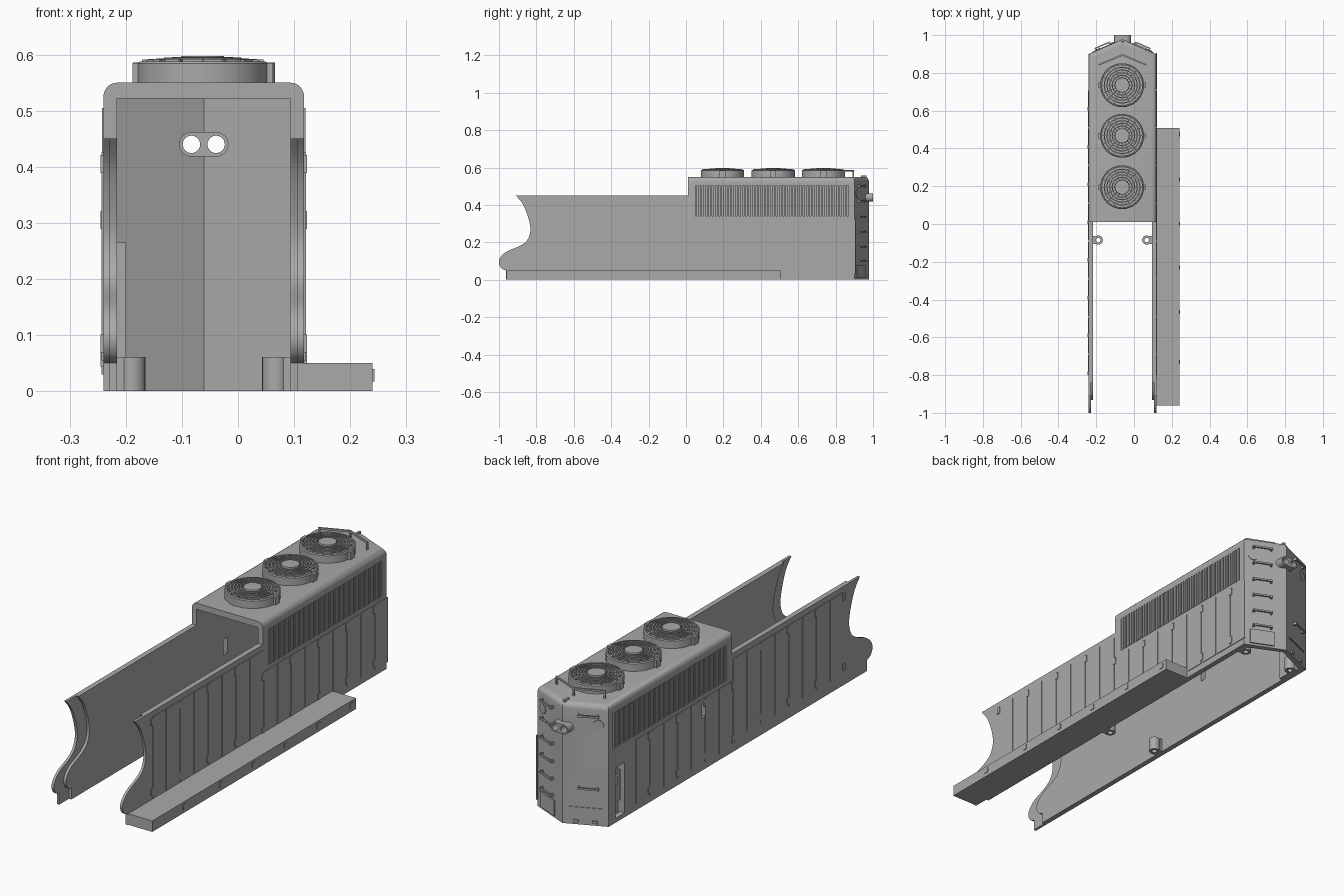
import bpy, bmesh, math
from mathutils import Matrix, Vector

cube = bpy.data.objects.get("Cube")
if cube:
    bpy.data.objects.remove(cube, do_unlink=True)

grey = bpy.data.materials.new("plain_grey")
grey.use_nodes = True
GREY = (0.4, 0.4, 0.4, 1)
grey.diffuse_color = GREY
grey.node_tree.nodes["Principled BSDF"].inputs["Base Color"].default_value = GREY

CX, HALF = -0.061, 0.179          # body centre line and half width
CORNER, PEAK, FRONT = 0.90, 0.978, 0.01
ROOF, WALL_TOP = 0.55, 0.45


def finish(name, bm, smooth=False):
    bmesh.ops.recalc_face_normals(bm, faces=bm.faces)
    me = bpy.data.meshes.new(name)
    bm.to_mesh(me)
    bm.free()
    me.materials.append(grey)
    ob = bpy.data.objects.new(name, me)
    bpy.context.scene.collection.objects.link(ob)
    if smooth:
        bpy.ops.object.select_all(action='DESELECT')
        ob.select_set(True)
        bpy.context.view_layer.objects.active = ob
        bpy.ops.object.shade_smooth_by_angle(angle=math.radians(30))
    return ob


def box(bm, x, y, z, mat=Matrix()):
    size = [b - a for a, b in (x, y, z)]
    mid = [(a + b) / 2 for a, b in (x, y, z)]
    bmesh.ops.create_cube(bm, size=1, matrix=mat @ Matrix.Translation(mid) @ Matrix.Diagonal((*size, 1)))


def prism(bm, pts, direction):
    face = bm.faces.new([bm.verts.new(p) for p in pts])
    out = bmesh.ops.extrude_face_region(bm, geom=[face])
    bmesh.ops.translate(bm, vec=direction, verts=[v for v in out["geom"] if isinstance(v, bmesh.types.BMVert)])


def lathe(bm, profile, centre, steps=40):
    # closed (radius, height) profile spun round a vertical axis
    rings = []
    for i in range(steps):
        a = math.tau * i / steps
        rings.append([bm.verts.new((centre[0] + r * math.cos(a), centre[1] + r * math.sin(a), z)) for r, z in profile])
    n = len(profile)
    for i in range(steps):
        p, q = rings[i], rings[(i + 1) % steps]
        for k in range(n):
            bm.faces.new((p[k], p[(k + 1) % n], q[(k + 1) % n], q[k]))


def cut(target, bm):
    cutter = finish("cutter", bm)
    mod = target.modifiers.new("cut", 'BOOLEAN')
    mod.operation, mod.solver, mod.object = 'DIFFERENCE', 'EXACT', cutter
    bpy.context.view_layer.update()
    dg = bpy.context.evaluated_depsgraph_get()
    new = bpy.data.meshes.new_from_object(target.evaluated_get(dg))
    target.modifiers.clear()
    target.data = new
    bpy.data.objects.remove(cutter, do_unlink=True)


def plan(inset, z, y0):
    h, c, p = HALF - inset, CORNER - inset * 0.7, PEAK - inset
    return [(CX - h, y0, z), (CX + h, y0, z), (CX + h, c, z), (CX, p, z), (CX - h, c, z)]


def stadium(y, rx, rz, n=12):
    pts = []
    for side in (1, -1):
        for i in range(n + 1):
            a = math.pi * i / n - math.pi / 2
            pts.append((CX + side * (rx + rz * math.cos(a)), y, 0.44 + side * rz * math.sin(a)))
    return pts


def side_box(bm, s, d, y, z):
    # box on the outside of one side wall, d = depth range from the surface
    x = sorted(CX + s * (HALF + k) for k in d)
    box(bm, x, y, z)


def cut_side_openings(ob):
    bm = bmesh.new()
    side_box(bm, -1, (-0.05, 0.02), (0.205, 0.232), (0.24, 0.31))
    cut(ob, bm)


# hood shell with rounded roof edges
bm = bmesh.new()
prism(bm, plan(0, 0, FRONT), (0, 0, ROOF))
top = [e for e in bm.edges if all(v.co.z > 0.5 for v in e.verts) and any(v.co.y > 0.1 for v in e.verts)]
bmesh.ops.bevel(bm, geom=top, offset=0.025, segments=5, profile=0.5, affect='EDGES')
hood = finish("hood_shell", bm)
bm = bmesh.new()
prism(bm, plan(0.024, -0.1, FRONT - 0.1), (0, 0, 0.622))
cut(hood, bm)
bm = bmesh.new()
for s in (-1, 1):
    side_box(bm, s, (-0.01, 0.02), (0.052, 0.868), (0.342, 0.505))
cut(hood, bm)
cut_side_openings(hood)
bm = bmesh.new()
side_box(bm, -1, (-0.05, 0.02), (0.785, 0.85), (0.02, 0.25))
cut(hood, bm)

# lamp pair at the peak, with open bores
bm = bmesh.new()
prism(bm, stadium(0.93, 0.022, 0.022), (0, 0.07, 0))
lamp = finish("lamp_housing", bm, True)
for target in (hood, lamp):
    bm = bmesh.new()
    for s in (-1, 1):
        bmesh.ops.create_cone(bm, cap_ends=True, segments=24, radius1=0.0155, radius2=0.0155, depth=0.4,
                              matrix=Matrix.Translation((CX + s * 0.022, 0.96, 0.44)) @ Matrix.Rotation(math.pi / 2, 4, 'X'))
    cut(target, bm)
for ob in (hood, lamp):
    bpy.ops.object.select_all(action='DESELECT')
    ob.select_set(True)
    bpy.context.view_layer.objects.active = ob
    bpy.ops.object.shade_smooth_by_angle(angle=math.radians(30))

# low side walls with a curved front edge, outer skin plus set-back inner skin
KEYS = [(-0.91, 0.45), (-0.87, 0.4), (-0.84, 0.32), (-0.832, 0.26), (-0.85, 0.21), (-0.89, 0.18),
        (-0.96, 0.15), (-0.995, 0.115), (-1.0, 0.085), (-0.985, 0.06), (-0.962, 0.05)]
curve = []
for i in range(len(KEYS) - 1):
    p = [Vector(KEYS[min(max(i + k, 0), len(KEYS) - 1)]) for k in (-1, 0, 1, 2)]
    for t in (0, 0.33, 0.67):
        curve.append(0.5 * (2 * p[1] + (p[2] - p[0]) * t + (2 * p[0] - 5 * p[1] + 4 * p[2] - p[3]) * t ** 2
                            + (3 * p[1] - p[0] - 3 * p[2] + p[3]) * t ** 3))
curve += [Vector(KEYS[-1]), Vector((-0.962, 0)), Vector((FRONT, 0)), Vector((FRONT, WALL_TOP))]
for s, label in ((-1, "right"), (1, "left")):
    bm = bmesh.new()
    for depth, thick, shift in ((0, 0.012, 0), (0.012, 0.012, 0.07)):
        x = CX + s * (HALF - depth)
        prism(bm, [(x, min(p.x + shift, FRONT), p.y) for p in curve[:-2]] + [(x, *p) for p in curve[-2:]], (-s * thick, 0, 0))
    finish(label + "_low_wall", bm, True)

    # door panels with latches along the seams
    bm, latches = bmesh.new(), bmesh.new()
    for i in range(17):
        y = -0.79 + 0.1 * i
        high = y < -0.01
        if s < 0 and y > 0.68:
            continue
        z = (0.055, 0.425) if high else (0.03, 0.325)
        side_box(bm, s, (-0.001, 0.003), (y + 0.004, y + 0.096), z)
        if i % 2 == 0:
            for h in (z[0] + 0.03, z[1] - 0.02):
                side_box(latches, s, (-0.001, 0.005), (y - 0.009, y + 0.009), (h - 0.016, h + 0.016))
    doors = finish(label + "_doors", bm)
    if s < 0:
        cut_side_openings(doors)
    finish(label + "_latches", latches)

    # louvre grille
    bm = bmesh.new()
    for i in range(45):
        y = 0.057 + 0.018 * i
        side_box(bm, s, (-0.011, 0.002), (y, y + 0.01), (0.342, 0.505))
    finish(label + "_louvres", bm)

    # screw bosses on the inside foot of the wall
    bm = bmesh.new()
    for y in (-0.085, 0.85):
        x = CX + s * 0.128
        lathe(bm, [(0.012, 0), (0.024, 0), (0.024, 0.061), (0.012, 0.061)], (x, y), 24)
        box(bm, sorted((x + s * 0.014, CX + s * 0.16)), (y - 0.022, y + 0.022), (0, 0.061))
    finish(label + "_bosses", bm, True)

# hand brake niche and lever
bm = bmesh.new()
box(bm, (-0.206, -0.2), (0.765, 0.87), (0, 0.265))
for y in (0.765, 0.85):
    box(bm, (-0.22, -0.2), (y, y + 0.02), (0, 0.265))
for z in (0, 0.25):
    box(bm, (-0.22, -0.2), (0.765, 0.87), (z, z + 0.015))
finish("brake_niche", bm)
bm = bmesh.new()
box(bm, (-0.232, -0.205), (0.808, 0.828), (0.16, 0.2))
box(bm, (-0.238, -0.23), (0.812, 0.824), (0.09, 0.23))
finish("brake_lever", bm)

# walkway with edge tabs
bm = bmesh.new()
box(bm, (0.11, 0.24), (-0.96, 0.507), (0, 0.05))
for y in (-0.73, -0.465, -0.23, 0, 0.235, 0.475):
    box(bm, (0.235, 0.243), (y - 0.011, y + 0.011), (0.017, 0.04))
finish("walkway", bm)

# roof fans
for n, y in enumerate((0.195, 0.467, 0.735)):
    c = (CX - 0.002, y)
    bm = bmesh.new()
    lathe(bm, [(0.106, 0.545), (0.116, 0.545), (0.116, 0.584), (0.112, 0.588), (0.106, 0.588)], c)
    for s in (-1, 1):
        box(bm, sorted((c[0] + s * 0.112, c[0] + s * 0.125)), (y - 0.015, y + 0.015), (0.545, 0.585))
    finish(f"fan_rim_{n}", bm, True)
    bm = bmesh.new()
    for r in (0.052, 0.066, 0.08, 0.094):
        z = 0.597 - 0.6 * r * r
        lathe(bm, [(r - 0.003, z - 0.006), (r + 0.003, z - 0.006), (r + 0.003, z), (r - 0.003, z)], c)
    bmesh.ops.create_cone(bm, cap_ends=True, segments=32, radius1=0.04, radius2=0.038, depth=0.01,
                          matrix=Matrix.Translation((*c, 0.592)))
    for i in range(16):
        m = Matrix.Translation((*c, 0)) @ Matrix.Rotation(math.tau * i / 16, 4, 'Z')
        box(bm, (0.035, 0.108), (-0.0015, 0.0015), (0.585, 0.591), m)
    finish(f"fan_grille_{n}", bm)

# end face fittings: steps, grab bars and round covers
for s, label in ((-1, "right"), (1, "left")):
    along = Vector((s * HALF, CORNER - PEAK, 0)).normalized()
    out = Vector((-s * along.y, s * along.x, 0))
    frame = Matrix((along, out, (0, 0, 1))).transposed().to_4x4()
    frame = Matrix.Translation((CX + s * HALF / 2, (CORNER + PEAK) / 2, 0)) @ frame
    bm = bmesh.new()
    for z in ((0.1, 0.175, 0.255, 0.335, 0.42, 0.5) if s > 0 else (0.17, 0.5)):
        box(bm, (-0.03, 0.058), (0.01, 0.017), (z - 0.004, z + 0.004), frame)
        for t in (-0.03, 0.05):
            box(bm, (t, t + 0.008), (-0.004, 0.014), (z - 0.006, z + 0.006), frame)
    if s > 0:
        box(bm, (-0.04, 0.07), (-0.004, 0.006), (0.01, 0.08), frame)
    else:
        box(bm, (-0.07, 0.07), (-0.004, 0.003), (0.075, 0.08), frame)
        for t in (-0.05, 0.03):
            box(bm, (t, t + 0.02), (-0.004, 0.006), (0.01, 0.022), frame)
    finish(label + "_end_steps", bm)
    bm = bmesh.new()
    bmesh.ops.create_cone(bm, cap_ends=True, segments=24, radius1=0.023, radius2=0.023, depth=0.006,
                          matrix=frame @ Matrix.Translation((0.055, 0, 0.46)) @ Matrix.Rotation(math.pi / 2, 4, 'X'))
    finish(label + "_round_cover", bm, True)

# roof handrail in a shallow V, with posts, and a small roof stub
bm = bmesh.new()
for s in (-1, 1):
    a, b = Vector((CX, 0.895, 0.582)), Vector((CX + s * 0.125, 0.843, 0.582))
    d = b - a
    m = Matrix.Translation(a) @ Matrix.Rotation(math.atan2(d.y, d.x), 4, 'Z')
    box(bm, (0, d.length), (-0.004, 0.004), (-0.004, 0.004), m)
    box(bm, (d.length - 0.008, d.length), (-0.004, 0.004), (-0.035, 0), m)
box(bm, (CX - 0.004, CX + 0.004), (0.891, 0.899), (0.545, 0.583))
finish("roof_handrail", bm)
bm = bmesh.new()
box(bm, (CX - 0.006, CX + 0.006), (0.935, 0.965), (0.535, 0.556))
finish("roof_stub", bm)
